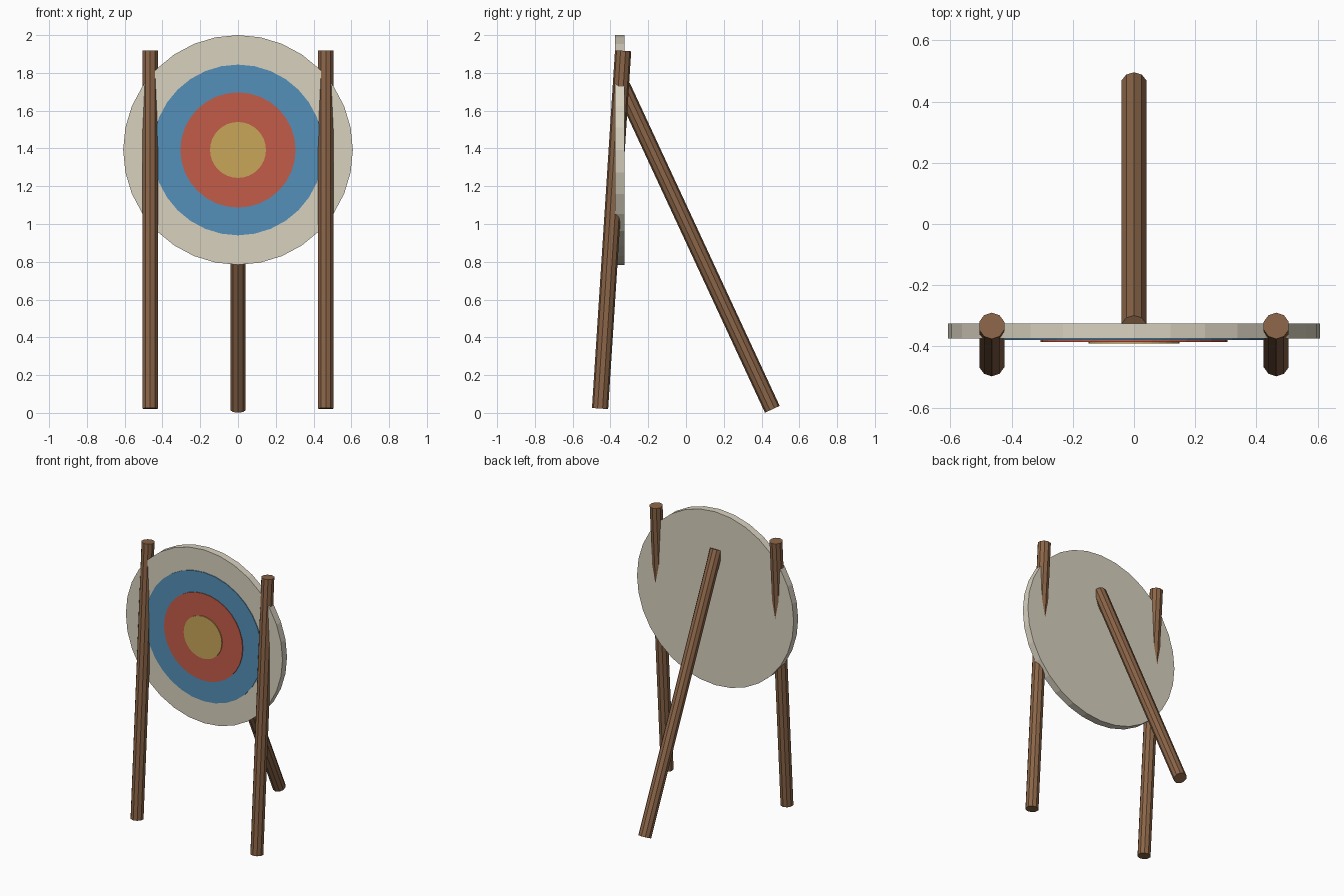
import bpy
from math import pi
from mathutils import Vector, Matrix

if "Cube" in bpy.data.objects:
    bpy.data.objects.remove(bpy.data.objects["Cube"])


def material(name, r, g, b):
    lin = [(c / 255 / 12.92 if c < 11 else ((c / 255 + 0.055) / 1.055) ** 2.4) for c in (r, g, b)]
    m = bpy.data.materials.new(name)
    m.use_nodes = True
    m.diffuse_color = (*lin, 1)
    m.node_tree.nodes["Principled BSDF"].inputs["Base Color"].default_value = (*lin, 1)
    return m


wood = material("brown wood", 139, 101, 72)
cream = material("cream", 216, 209, 191)
blue = material("blue", 83, 143, 184)
red = material("red", 196, 92, 72)
gold = material("gold", 200, 166, 90)


def rod(name, start, end, radius, sides, mat, roll=0):
    """Flat-shaded cylinder running from start to end."""
    start, end = Vector(start), Vector(end)
    axis = end - start
    bpy.ops.mesh.primitive_cylinder_add(vertices=sides, radius=radius, depth=axis.length)
    ob = bpy.context.object
    ob.name = name
    turn = Vector((0, 0, 1)).rotation_difference(axis).to_matrix().to_4x4()
    ob.matrix_world = Matrix.Translation((start + end) / 2) @ turn @ Matrix.Rotation(roll, 4, "Z")
    ob.data.materials.append(mat)
    return ob


# Target board with stacked scoring rings
centre_z = 1.392
back = -0.325
for name, radius, front, mat in (
    ("target_board", 0.608, -0.375, cream),
    ("outer_ring", 0.452, -0.380, blue),
    ("middle_ring", 0.305, -0.385, red),
    ("bullseye", 0.148, -0.391, gold),
):
    rod(name, (0, back - 0.01 * (mat != cream), centre_z), (0, front, centre_z), radius, 32, mat)

# Two leaning front legs
for side, x in (("left", 0.465), ("right", -0.465)):
    rod(side + "_front_leg", (x, -0.455, 0.023), (x, -0.333, 1.917), 0.043, 10, wood)

# Rear prop leg
rod("rear_leg", (0, 0.457, 0.019), (0, -0.338, 1.732), 0.043, 10, wood)
